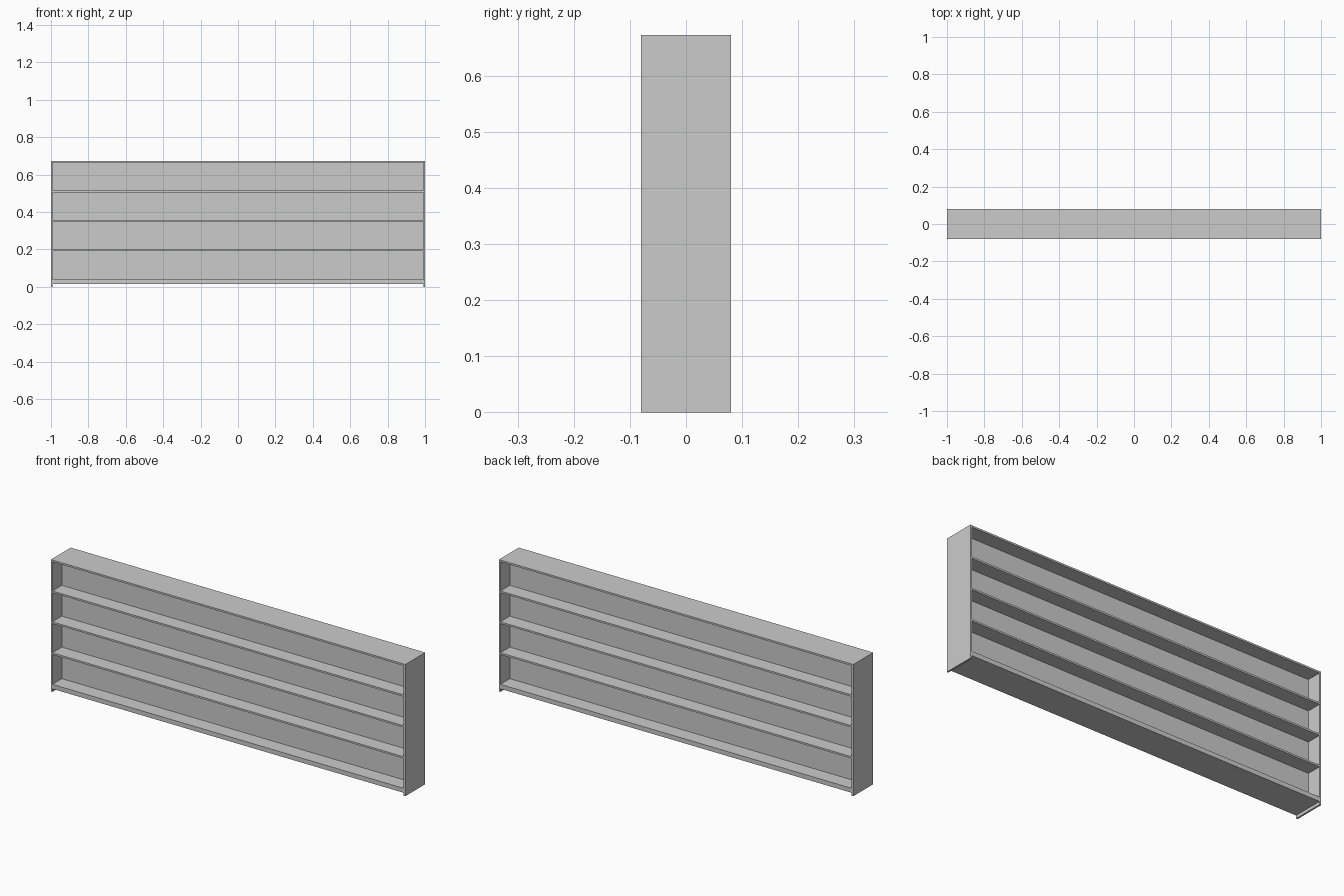
import bpy

if "Cube" in bpy.data.objects:
    bpy.data.objects.remove(bpy.data.objects["Cube"])

W, D, H = 2.0, 0.16, 0.672   # overall size
T = 0.009                    # sheet thickness


def box(name, x0, x1, y0, y1, z0, z1):
    bpy.ops.mesh.primitive_cube_add(size=1, location=((x0 + x1) / 2, (y0 + y1) / 2, (z0 + z1) / 2))
    ob = bpy.context.object
    ob.name = name
    ob.scale = (x1 - x0, y1 - y0, z1 - z0)
    bpy.ops.object.transform_apply(location=False, rotation=False, scale=True)
    return ob


xi, yo = W / 2 - T, D / 2

# End panels, reaching the floor
box("left_side", -W / 2, -xi, -yo, yo, 0, H)
box("right_side", xi, W / 2, -yo, yo, 0, H)

# Top and raised base boards between the ends
box("top_board", -xi, xi, -yo, yo, H - T, H)
box("base_board", -xi, xi, -yo, yo, 0.015, 0.038)

# Central divider: shelves are open on both faces
box("divider_panel", -xi, xi, -0.004, 0.004, 0.038, H - T)

# Three shelves, on the front and back of the divider
for i, z in enumerate((0.199, 0.357, 0.514)):
    box(f"front_shelf_{i + 1}", -xi, xi, -yo, -0.004, z - T, z)
    box(f"back_shelf_{i + 1}", -xi, xi, 0.004, yo, z - T, z)
